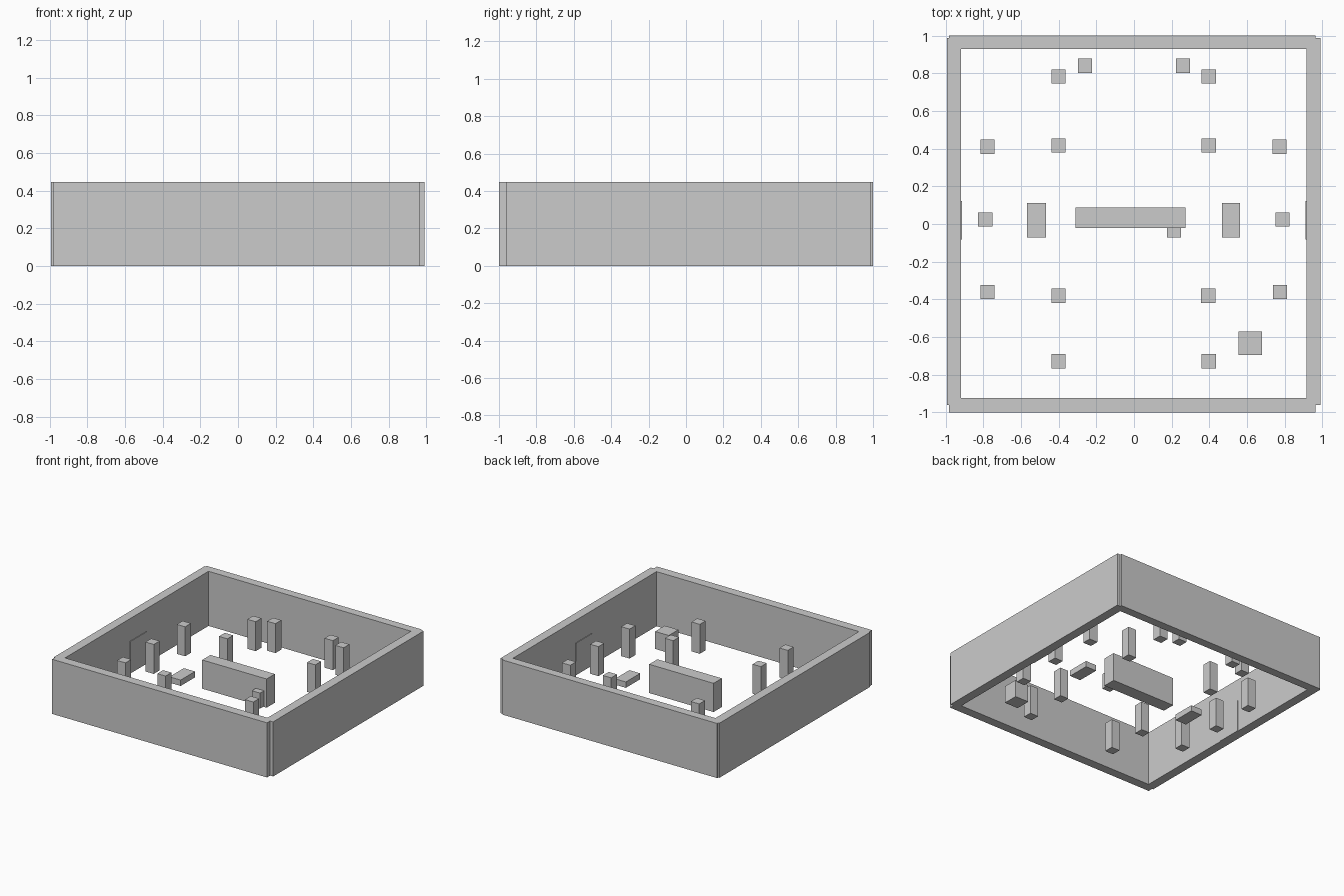
import bpy

def box(name, x0, x1, y0, y1, z0, z1):
    """Axis-aligned block given by its limits."""
    bpy.ops.mesh.primitive_cube_add(size=1, location=((x0+x1)/2, (y0+y1)/2, (z0+z1)/2))
    ob = bpy.context.object
    ob.name = name
    ob.scale = (x1-x0, y1-y0, z1-z0)
    bpy.ops.object.transform_apply(location=False, rotation=False, scale=True)
    return ob

WALL_H = 0.447
BASE = 0.012      # furniture sits slightly above the wall base
COL_TOP = 0.253
HALF = 0.0375     # half width of a column

# Enclosing walls, slightly offset at the corners
box("front_wall", -0.983, 0.963, -1.0, -0.925, 0, WALL_H)
box("back_wall", -0.983, 0.963, 0.93, 1.0, 0, WALL_H)
box("left_wall", -0.993, -0.918, -0.96, 0.987, 0, WALL_H)
box("right_wall", 0.915, 0.99, -0.96, 0.987, 0, WALL_H)

# Thin door panels on the side walls
box("left_door", -0.93, -0.913, -0.083, 0.122, 0.0, 0.262)
box("right_door", 0.91, 0.93, -0.083, 0.122, 0.0, 0.262)

# Columns in left/right pairs: left x, right x, y
pairs = [
    (-0.40, 0.397, 0.783), (-0.26, 0.26, 0.84),
    (-0.40, 0.397, 0.417), (-0.777, 0.772, 0.41),
    (-0.79, 0.788, 0.023), (-0.777, 0.776, -0.362),
    (-0.40, 0.394, -0.381), (-0.40, 0.397, -0.729),
]
for i, (xl, xr, y) in enumerate(pairs):
    for side, x in (("left", xl), ("right", xr)):
        box(f"{side}_column_{i+1}", x-HALF, x+HALF, y-HALF, y+HALF, BASE, COL_TOP)

# Central long block with a small step against it
box("central_block", -0.31, 0.273, -0.02, 0.087, BASE, 0.247)
box("small_step", 0.175, 0.25, -0.072, 0.003, 0.018, 0.145)

# Low platforms either side
box("left_platform", -0.569, -0.468, -0.073, 0.112, BASE, 0.06)
box("right_platform", 0.466, 0.564, -0.073, 0.112, BASE, 0.06)

# Crate in the corner
box("corner_crate", 0.556, 0.68, -0.696, -0.572, BASE, 0.155)
